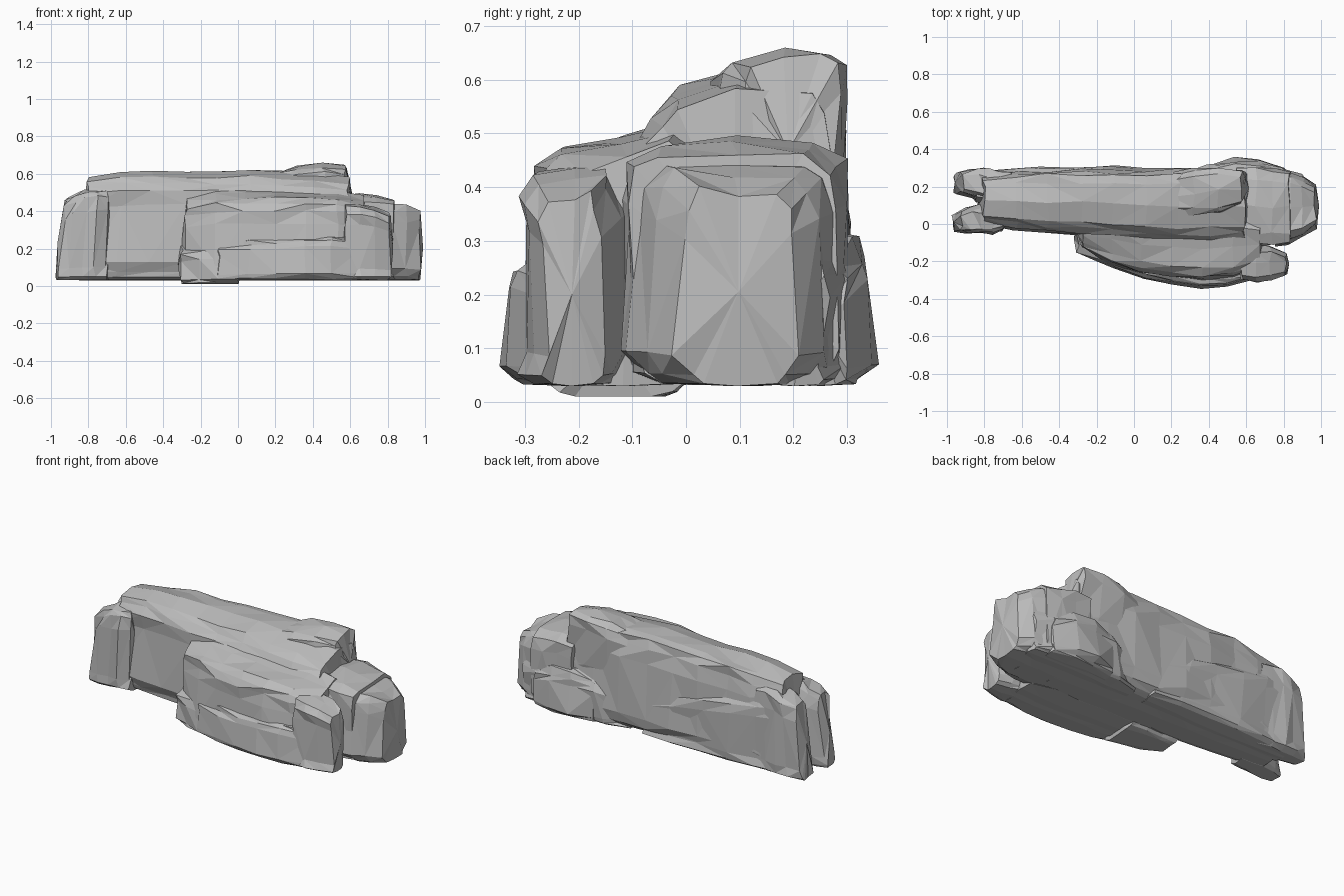
import bpy, bmesh, random
from math import sin, cos, pi, copysign
from mathutils import Vector

random.seed(7)

cube = bpy.data.objects.get("Cube")
if cube:
    bpy.data.objects.remove(cube, do_unlink=True)

GREY = (.5, .5, .5, 1)
stone = bpy.data.materials.new("grey_stone")
stone.use_nodes = True
stone.diffuse_color = GREY
stone.node_tree.nodes["Principled BSDF"].inputs["Base Color"].default_value = GREY


def mix(ends, t):
    return ends[0] + (ends[1] - ends[0]) * t


def squared(value, power):
    """Push a sine or cosine outwards so a circle becomes a rounded box, on a scale of 0 to 1."""
    return (1 + copysign(abs(value) ** power, value)) / 2


def cross_section(sides, ledge):
    """Rounded box outline whose rows step in and out, giving ledges along the stone."""
    outline = []
    for i in range(sides):
        angle = 2 * pi * (i + .5) / sides
        depth, height = squared(cos(angle), .45), squared(sin(angle), .45)
        if sin(angle) < 0:
            height = squared(sin(angle), .25)
        step = random.uniform(-ledge, ledge)
        outline.append((depth, height, step * cos(angle), step * max(sin(angle), 0)))
    return outline


def rock(name, x, front, back, high, low=.03, rise=(0, 0), taper=.03, swell=0,
         lean=(0, 0), stations=5, sides=14, ledge=.01, rough=.01):
    """Faceted stone lofted along x; paired values run from the right end to the left end."""
    outline = cross_section(sides, ledge)
    bm = bmesh.new()
    rings = []
    for s in range(stations):
        t = s / (stations - 1)
        pinch = taper * abs(2 * t - 1) ** 4
        y_front = mix(front, t) - swell * sin(pi * t) + pinch
        y_back = mix(back, t) - pinch
        shift = random.uniform(-1, 1) * rough if 0 < t < 1 else 0
        ring = []
        for depth, height, step_y, step_z in outline:
            top = mix(high, t) + mix(rise, t) * depth - pinch
            shake = Vector([random.uniform(-rough, rough) for axis in "xyz"])
            shake.z *= height
            ring.append(bm.verts.new(shake + Vector((
                mix(x, t) + shift + mix(lean, t) * height,
                mix((y_front, y_back), depth) + step_y,
                mix((low, top), height) + step_z))))
        rings.append(ring)

    # Split each panel along a random diagonal
    for a, b in zip(rings, rings[1:]):
        for i in range(sides):
            j = (i + 1) % sides
            quad = [a[i], a[j], b[j], b[i]]
            if random.random() < .5:
                quad = quad[1:] + quad[:1]
            bm.faces.new(quad[:3])
            bm.faces.new(quad[2:] + quad[:1])

    # Close both ends with a shallow broken face
    for ring, out in ((rings[0], -.02), (rings[-1], .02)):
        middle = sum((v.co for v in ring), Vector()) / sides
        centre = bm.verts.new(middle + Vector((out, 0, 0)))
        for i in range(sides):
            bm.faces.new((ring[i], ring[(i + 1) % sides], centre))

    bmesh.ops.recalc_face_normals(bm, faces=bm.faces)
    mesh = bpy.data.meshes.new(name)
    bm.to_mesh(mesh)
    bm.free()
    mesh.materials.append(stone)
    bpy.context.collection.objects.link(bpy.data.objects.new(name, mesh))


# Long core with its raised back peak
rock("main_body", x=(-.83, .62), front=(-.03, -.12), back=(.29, .3), high=(.6, .57),
     rise=(.02, .08), lean=(.03, -.03), stations=9, sides=18, ledge=.015)
rock("back_peak", x=(.2, .62), front=(.02, .08), back=(.29, .3), high=(.62, .65),
     low=.3, rise=(.01, .03), taper=.02, lean=(0, -.05), stations=4)

# Tapered block closing the left end
rock("end_block", x=(.55, .83), front=(-.12, -.12), back=(.32, .3), high=(.5, .48),
     taper=.01, stations=4)
rock("end_tip", x=(.75, .97), front=(-.13, -.03), back=(.3, .22), high=(.47, .42),
     taper=.02, stations=4)

# Front bench with a thicker slab leaning on it and a spur at its foot
rock("front_bench", x=(-.28, .68), front=(-.16, -.28), back=(.05, .05), high=(.46, .45),
     rise=(.08, .08), taper=.04, swell=.07, stations=7, sides=18, ledge=.015)
rock("lower_slab", x=(-.1, .66), front=(-.26, -.32), back=(-.1, -.1), high=(.24, .28),
     rise=(.04, .04), swell=.04, stations=6)
rock("base_spur", x=(-.3, 0), front=(-.16, -.27), back=(0, 0), high=(.18, .2), low=.01,
     rise=(.06, .06), taper=.01, stations=4, sides=12)

# Front corner column beside the crack
rock("corner_column", x=(.58, .81), front=(-.32, -.29), back=(-.1, -.14), high=(.44, .39),
     rise=(.03, .03), taper=.02, stations=4)

# Split prongs on the right end
rock("front_prong", x=(-.97, -.7), front=(-.06, -.06), back=(.08, .12), high=(.48, .54),
     taper=.02, lean=(.05, 0), stations=5, sides=12)
rock("back_prong", x=(-.96, -.65), front=(.14, .1), back=(.3, .3), high=(.5, .56),
     taper=.02, lean=(.05, 0), stations=5, sides=12)

# Overlapping plates on the back
rock("back_plate", x=(-.85, .1), front=(.1, .1), back=(.3, .31), high=(.52, .45),
     rise=(-.02, -.12), taper=.02, lean=(0, -.1), stations=6)
rock("back_rib", x=(.2, .9), front=(.1, .1), back=(.31, .31), high=(.38, .36),
     rise=(-.08, -.06), taper=.05, lean=(.1, 0), stations=6)
rock("back_bulge", x=(.4, .8), front=(.15, .15), back=(.35, .34), high=(.36, .34),
     rise=(-.06, -.06), taper=.04, stations=4)
